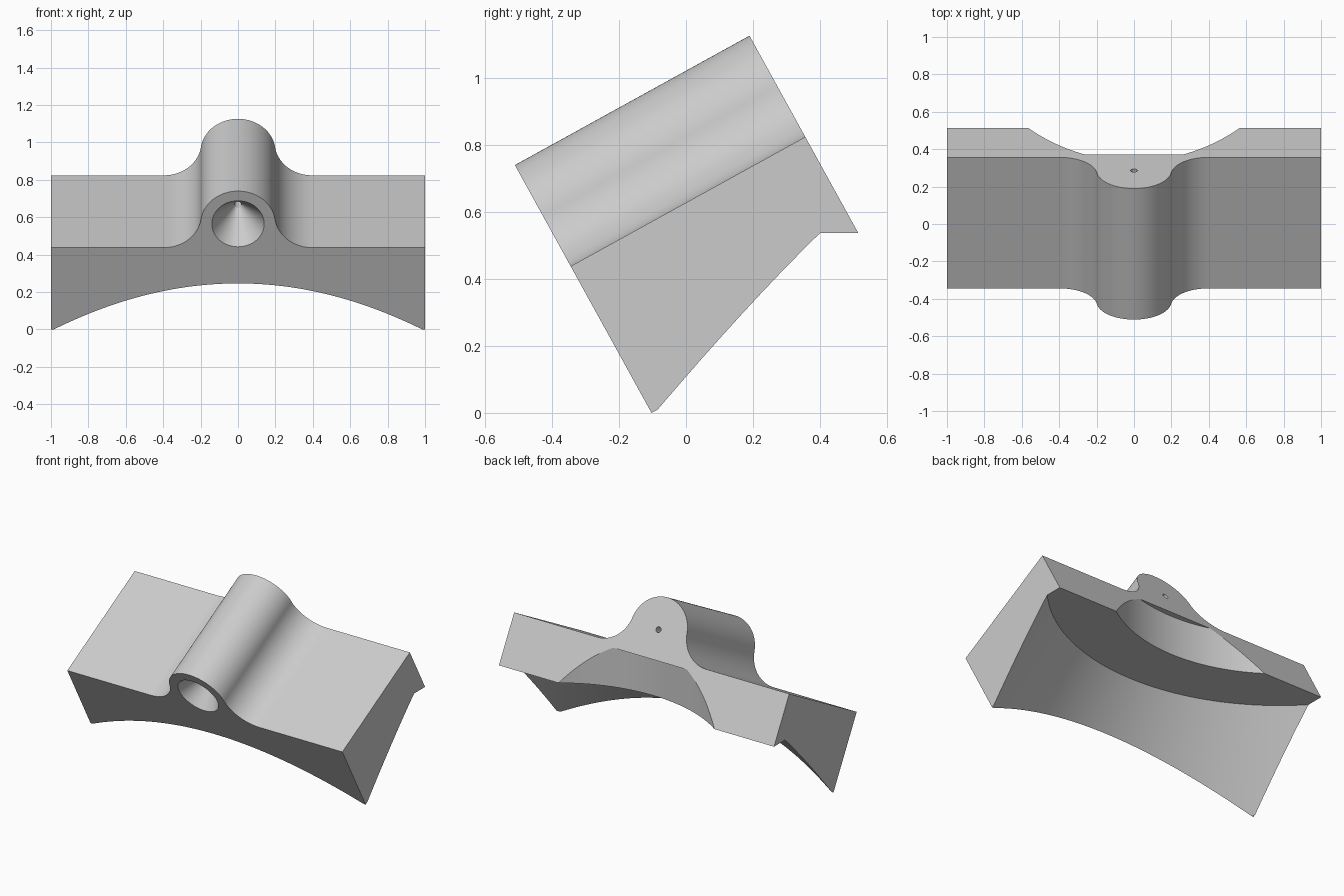
import bpy, bmesh
from math import radians, cos, sin, sqrt, atan2, pi
from mathutils import Matrix, Vector

if "Cube" in bpy.data.objects:
    bpy.data.objects.remove(bpy.data.objects["Cube"], do_unlink=True)

# Main dimensions
LENGTH, THICK = 0.8, 0.5
BOSS_R, BOSS_Z, FILLET = 0.2, 0.645, 0.2
AXIS_Y = 1.326
TILT = Matrix.Translation((0, -0.103, 0)) @ Matrix.Rotation(radians(28.87), 4, 'X')

grey = bpy.data.materials.new("plain grey")
grey.use_nodes = True
grey.diffuse_color = (0.6, 0.6, 0.6, 1)
grey.node_tree.nodes["Principled BSDF"].inputs["Base Color"].default_value = (0.6, 0.6, 0.6, 1)


def make_object(name, bm):
    bmesh.ops.recalc_face_normals(bm, faces=bm.faces)
    mesh = bpy.data.meshes.new(name)
    bm.to_mesh(mesh)
    bm.free()
    mesh.materials.append(grey)
    obj = bpy.data.objects.new(name, mesh)
    bpy.context.collection.objects.link(obj)
    return obj


def arc(cx, cz, r, a0, a1, steps):
    return [(cx + r * cos(a0 + (a1 - a0) * i / steps),
             cz + r * sin(a0 + (a1 - a0) * i / steps)) for i in range(steps + 1)]


def cutter(name, start, end, r1, r2, segments, matrix=Matrix()):
    """Round cutter between two points, radius r1 to r2."""
    start, end = Vector(start), Vector(end)
    turn = (end - start).to_track_quat('Z', 'Y').to_matrix().to_4x4()
    place = matrix @ Matrix.Translation((start + end) / 2) @ turn
    bm = bmesh.new()
    bmesh.ops.create_cone(bm, cap_ends=True, segments=segments, radius1=r1,
                          radius2=r2, depth=(end - start).length, matrix=place)
    obj = make_object(name, bm)
    obj.hide_render = True
    return obj


# Half profile: side, fillet into the boss, boss crown
fz = THICK + FILLET
fx = sqrt((BOSS_R + FILLET) ** 2 - (fz - BOSS_Z) ** 2)
lean = atan2(fz - BOSS_Z, fx)
half = [(1, 0), (1, THICK)]
half += arc(fx, fz, FILLET, -pi / 2, lean - pi, 24)
half += arc(0, BOSS_Z, BOSS_R, lean, pi / 2, 28)[1:]
profile = half + [(-x, z) for x, z in reversed(half[:-1])]

# Saddle block, extruded along the boss
bm = bmesh.new()
face = bm.faces.new([bm.verts.new(TILT @ Vector((x, 0, z))) for x, z in profile])
new = bmesh.ops.extrude_face_region(bm, geom=[face])["geom"]
shift = TILT.to_3x3() @ Vector((0, LENGTH, 0))
bmesh.ops.translate(bm, vec=shift, verts=[v for v in new if isinstance(v, bmesh.types.BMVert)])
block = make_object("saddle_block", bm)

# Underside seat: wide cone and a narrower upright cylinder above it
slope, base_r = 0.695, 1.736
low, ledge, roof = -0.2, 0.537, 0.794
cutters = [
    cutter("seat_cone", (0, AXIS_Y, low), (0, AXIS_Y, ledge),
           base_r - slope * low, base_r - slope * ledge, 256),
    cutter("seat_step", (0, AXIS_Y, 0.3), (0, AXIS_Y, roof), 0.99, 0.99, 256),
]

# Countersunk bore through the boss
bore_r, pin_r, wide = 0.14, 0.018, 0.02
flare = 1 / sqrt(3)
cutters += [
    cutter("countersink", (0, -wide, BOSS_Z), (0, (bore_r - 0.01) / flare, BOSS_Z),
           bore_r + wide * flare, 0.01, 96, TILT),
    cutter("pin_hole", (0, 0.15, BOSS_Z), (0, LENGTH + 0.1, BOSS_Z), pin_r, pin_r, 32, TILT),
]

bpy.ops.object.select_all(action='DESELECT')
block.select_set(True)
bpy.context.view_layer.objects.active = block
for c in cutters:
    mod = block.modifiers.new(c.name, 'BOOLEAN')
    mod.operation = 'DIFFERENCE'
    mod.solver = 'EXACT'
    mod.object = c
    bpy.ops.object.modifier_apply(modifier=mod.name)
    bpy.data.objects.remove(c, do_unlink=True)

# Smooth curved faces, crisp edges and flat planes
bpy.ops.object.shade_smooth_by_angle(angle=radians(20))
weighted = block.modifiers.new("even_normals", 'WEIGHTED_NORMAL')
weighted.keep_sharp = True
